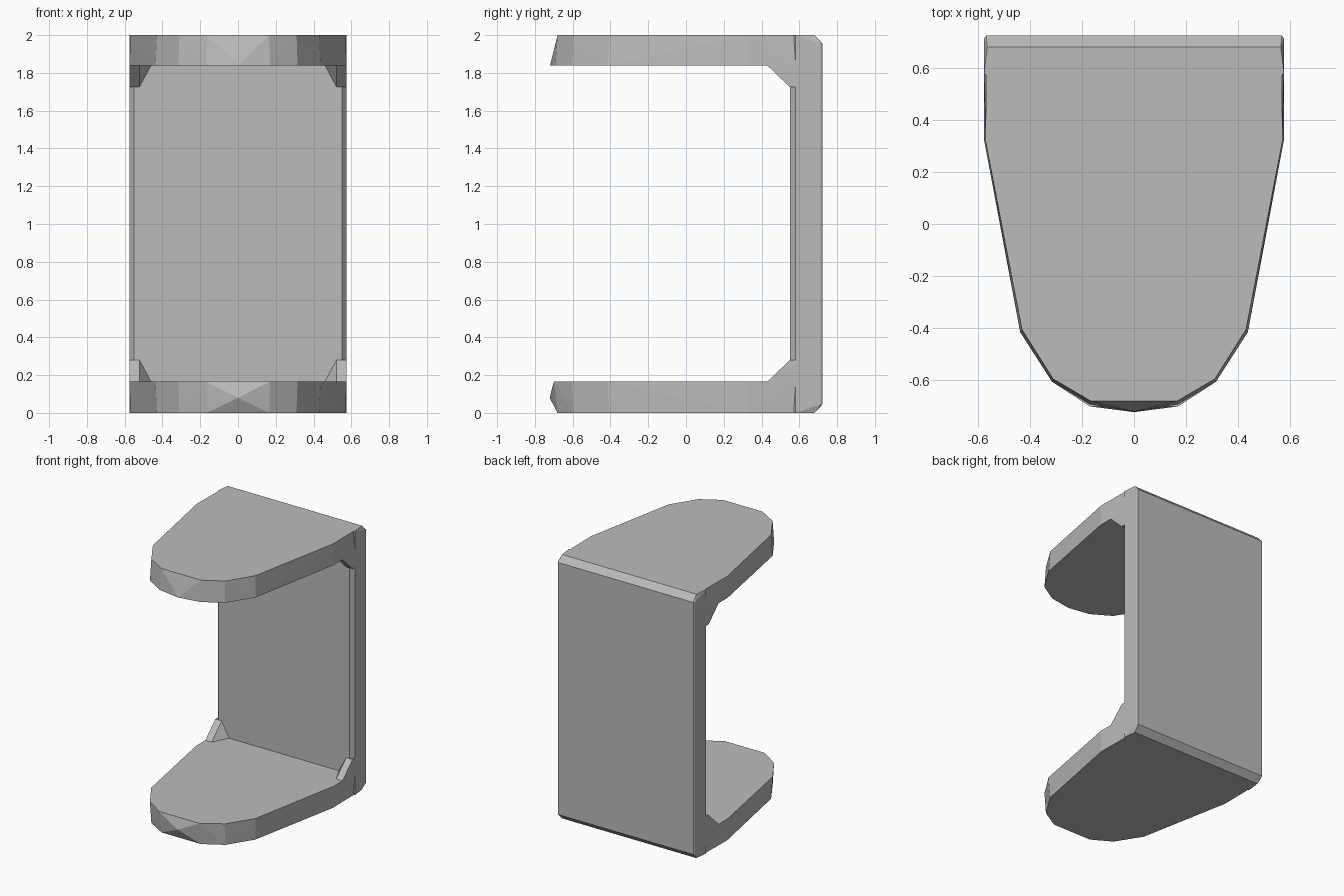
import bpy, bmesh, math

if "Cube" in bpy.data.objects:
    bpy.data.objects.remove(bpy.data.objects["Cube"])

grey = bpy.data.materials.new("plain_grey")
grey.diffuse_color = (0.5, 0.5, 0.5, 1)
grey.use_nodes = True
grey.node_tree.nodes["Principled BSDF"].inputs["Base Color"].default_value = grey.diffuse_color


def mirrored(points):
    """Points plus their copies across x = 0."""
    return points + [(-x, y, z) for x, y, z in points if x > 0]


def hull(name, points):
    """Faceted solid wrapped around a few corner points."""
    bm = bmesh.new()
    verts = [bm.verts.new(p) for p in points]
    res = bmesh.ops.convex_hull(bm, input=verts)
    loose = [v for v in bm.verts if not v.link_faces]
    bmesh.ops.delete(bm, geom=loose, context='VERTS')
    bmesh.ops.dissolve_limit(bm, angle_limit=math.radians(0.5),
                             verts=bm.verts[:], edges=bm.edges[:])
    bmesh.ops.recalc_face_normals(bm, faces=bm.faces[:])
    mesh = bpy.data.meshes.new(name)
    bm.to_mesh(mesh)
    bm.free()
    mesh.materials.append(grey)
    obj = bpy.data.objects.new(name, mesh)
    bpy.context.collection.objects.link(obj)
    return obj


def ring(outline, z):
    return mirrored([(x, y, z) for x, y in outline])


# Upright back panel: chamfered front corners, bevelled top and bottom back edges
panel = []
for z, zc in ((0.0, 0.045), (2.0, 1.955)):
    panel += ring([(0.575, 0.58), (0.55, 0.55), (0.563, 0.68)], z)
    panel += ring([(0.575, 0.712), (0.568, 0.723)], zc)
hull("back_panel", panel)

# Rounded, tapering plates at the top and bottom
outer = [(0.567, 0.58), (0.57, 0.32), (0.43, -0.405), (0.31, -0.595), (0.165, -0.68)]
inner = [(0.575, 0.58), (0.575, 0.32), (0.437, -0.415), (0.315, -0.605)]
hull("top_plate", ring(outer, 2.0)
     + ring(inner + [(0.17, -0.692), (0.0, -0.72)], 1.84))
hull("bottom_plate", ring(outer, 0.0)
     + ring(inner + [(0.17, -0.70)], 0.165)
     + [(0.0, -0.722, 0.08)])

# Small sloping corner braces where the plates meet the panel
for level, zf in (("bottom", lambda z: z), ("top", lambda z: 2.005 - z)):
    for side, s in (("left", -1), ("right", 1)):
        pts = [(0.575, 0.43, 0.165), (0.522, 0.43, 0.165),
               (0.575, 0.58, 0.28), (0.522, 0.55, 0.28),
               (0.575, 0.55, 0.28), (0.46, 0.55, 0.165), (0.575, 0.58, 0.165)]
        hull(f"{level}_{side}_brace", [(s * x, y, zf(z)) for x, y, z in pts])
